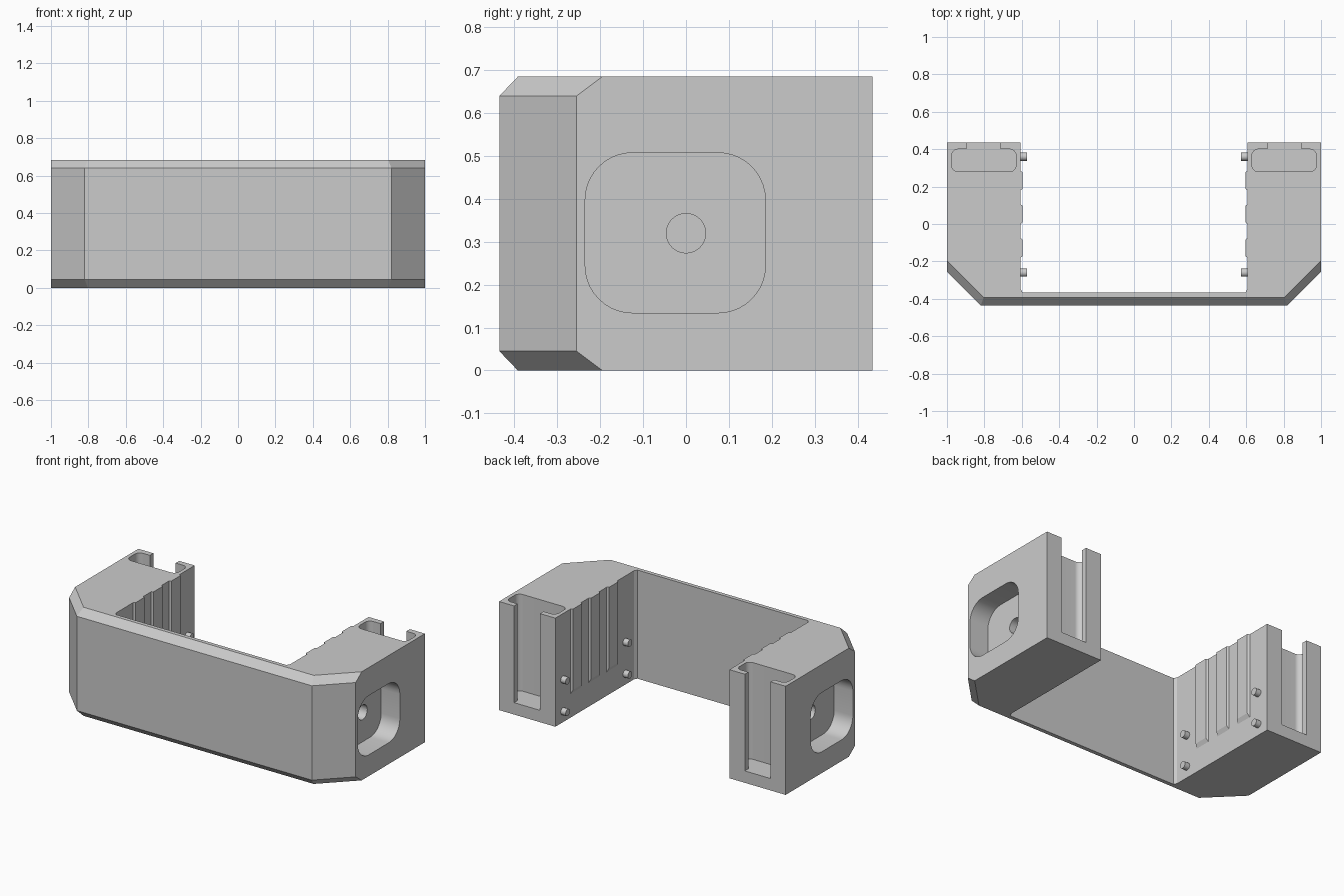
import bpy, bmesh, math
from mathutils import Vector

cube = bpy.data.objects.get("Cube")
if cube:
    bpy.data.objects.remove(cube, do_unlink=True)

# Single grey plastic material
GREY = (0.6, 0.6, 0.6, 1.0)
mat = bpy.data.materials.new("plain grey")
mat.use_nodes = True
mat.diffuse_color = GREY
mat.node_tree.nodes["Principled BSDF"].inputs["Base Color"].default_value = GREY


def loft(name, rings):
    """Closed solid through rings with equal point counts."""
    bm = bmesh.new()
    vs = [[bm.verts.new(p) for p in ring] for ring in rings]
    n = len(vs[0])
    for a, b in zip(vs, vs[1:]):
        for i in range(n):
            j = (i + 1) % n
            bm.faces.new((a[i], a[j], b[j], b[i]))
    bm.faces.new(vs[0][::-1])
    bm.faces.new(vs[-1])
    bmesh.ops.recalc_face_normals(bm, faces=bm.faces)
    bmesh.ops.dissolve_limit(bm, angle_limit=0.01, verts=bm.verts, edges=bm.edges)
    me = bpy.data.meshes.new(name)
    bm.to_mesh(me)
    bm.free()
    me.materials.append(mat)
    ob = bpy.data.objects.new(name, me)
    bpy.context.collection.objects.link(ob)
    return ob


def rounded(cu, cv, w, h, r, seg=10):
    """Rounded rectangle outline as (u, v) pairs."""
    pts = []
    for k, (sx, sy) in enumerate([(1, 1), (-1, 1), (-1, -1), (1, -1)]):
        for i in range(seg + 1):
            a = math.pi / 2 * (k + i / seg)
            pts.append((cu + sx * (w / 2 - r) + r * math.cos(a),
                        cv + sy * (h / 2 - r) + r * math.sin(a)))
    return pts


def circle(cu, cv, r, n=32):
    return [(cu + r * math.cos(2 * math.pi * i / n),
             cv + r * math.sin(2 * math.pi * i / n)) for i in range(n)]


def along_x(name, prof, x0, x1):
    return loft(name, [[(x, u, v) for u, v in prof] for x in (x0, x1)])


def along_z(name, prof, z0, z1):
    return loft(name, [[(u, v, z) for u, v in prof] for z in (z0, z1)])


def activate(ob):
    bpy.ops.object.select_all(action='DESELECT')
    ob.select_set(True)
    bpy.context.view_layer.objects.active = ob


def cut(ob, tool):
    tool.hide_render = True
    m = ob.modifiers.new("cut", 'BOOLEAN')
    m.operation, m.solver, m.object = 'DIFFERENCE', 'EXACT', tool
    activate(ob)
    bpy.ops.object.modifier_apply(modifier=m.name)
    bpy.data.objects.remove(tool, do_unlink=True)


def smooth(ob):
    activate(ob)
    bpy.ops.object.shade_smooth_by_angle(angle=math.radians(30))


# Main U-shaped body with bevelled front rim
IN, BACK, WALL, TOP = 0.607, 0.435, -0.367, 0.685


def outline(z, side_y, front_x, front_y):
    half = [(front_x, front_y), (1, side_y), (1, BACK), (IN, BACK),
            (IN, WALL + 0.02), (IN - 0.012, WALL)]
    full = half + [(-x, y) for x, y in reversed(half)]
    return [(x, y, z) for x, y in full]


rim, mid = (-0.195, 0.803, -0.392), (-0.255, 0.82, -0.435)
body = loft("bracket_body", [outline(0, *rim), outline(0.045, *mid),
                             outline(0.64, *mid), outline(TOP, *rim)])

for s in (1, -1):
    # Rear slot with a narrower opening through the back face
    cut(body, along_z("slot_cutter", rounded(s * 0.803, 0.34, 0.345, 0.12, 0.035), 0.075, 0.8))
    cut(body, along_z("opening_cutter", [(s * 0.715, 0.36), (s * 0.895, 0.36),
                                         (s * 0.895, 0.5), (s * 0.715, 0.5)], 0.075, 0.8))
    # Rounded side recess and its blind hole
    cut(body, along_x("recess_cutter", rounded(-0.025, 0.321, 0.42, 0.373, 0.11), s * 0.87, s * 1.1))
    cut(body, along_x("hole_cutter", circle(0, 0.32, 0.046), s * 0.76, s * 0.9))
smooth(body)

for s, side in ((1, "left"), (-1, "right")):
    # Shallow grip ridges on the inner walls, tapered at edges and foot
    for i, y in enumerate((0.232, 0.053, -0.128)):
        base = [(y - 0.052, 0.15), (y + 0.052, 0.15), (y + 0.052, TOP), (y - 0.052, TOP)]
        face = [(y - 0.044, 0.175), (y + 0.044, 0.175), (y + 0.044, TOP), (y - 0.044, TOP)]
        loft(f"{side}_grip_ridge_{i + 1}",
             [[(s * x, u, v) for u, v in prof]
              for x, prof in ((IN + 0.003, base), (IN, base), (IN - 0.012, face))])
    # Locating pins
    for i, (y, z) in enumerate([(y, z) for y in (0.36, -0.26) for z in (0.07, 0.27)]):
        smooth(along_x(f"{side}_pin_{i + 1}", circle(y, z, 0.022, 24), s * (IN + 0.01), s * 0.573))
